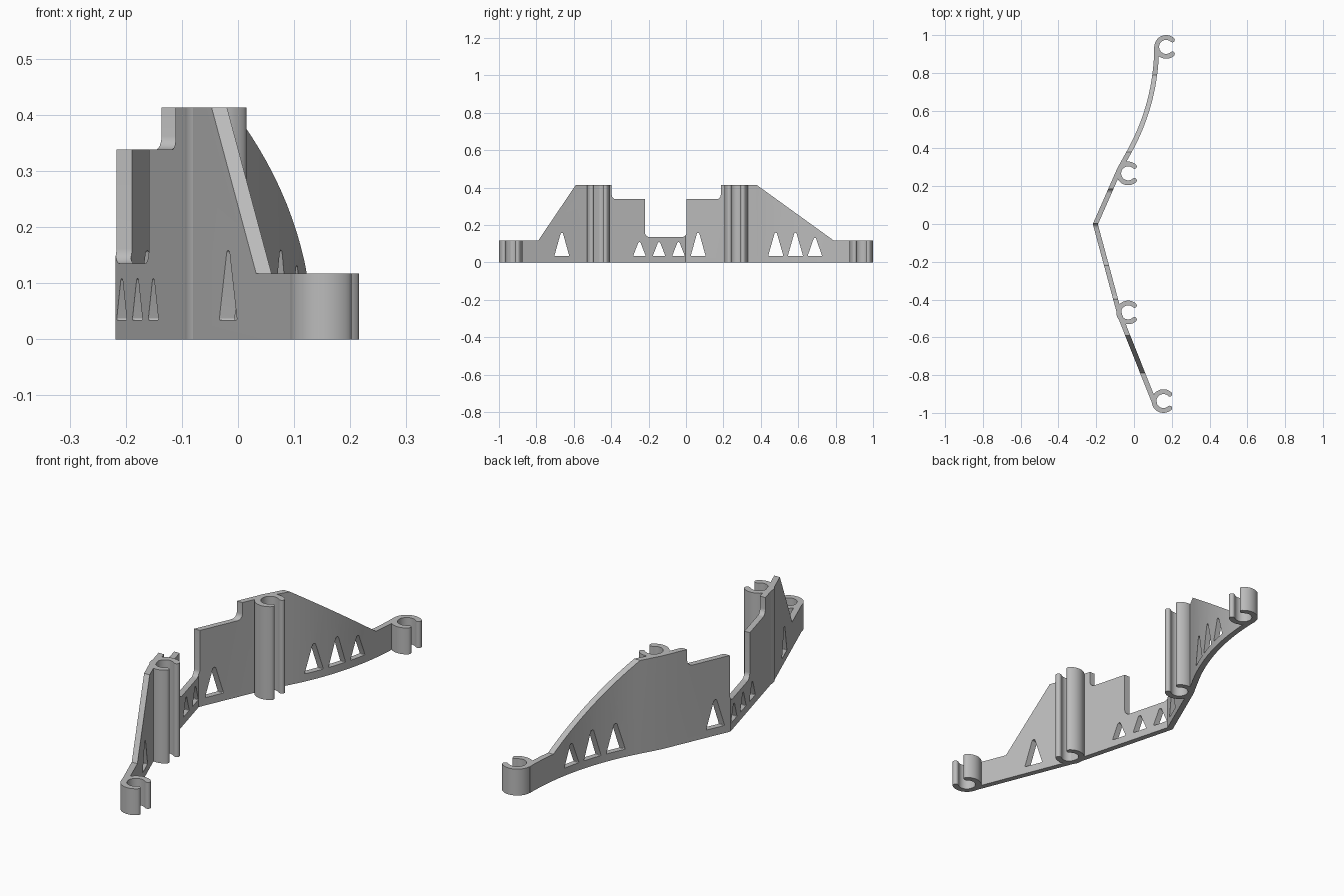
import bpy, bmesh, math
from mathutils import Vector

if "Cube" in bpy.data.objects:
    bpy.data.objects.remove(bpy.data.objects["Cube"])

grey = bpy.data.materials.new("plain grey")
grey.diffuse_color = (0.5, 0.5, 0.5, 1)
grey.use_nodes = True
grey.node_tree.nodes["Principled BSDF"].inputs["Base Color"].default_value = grey.diffuse_color

WALL = 0.0255   # wall thickness
TOP = 0.413     # height of the tall parts
LOW = 0.117     # height of the low ends


def rounded(corners, steps=6):
    """Outline from (u, v, radius) corners, with each corner filleted."""
    out = []
    for i, (u, v, r) in enumerate(corners):
        p = Vector((u, v))
        if r == 0:
            out.append(p)
            continue
        a = (Vector(corners[i - 1][:2]) - p).normalized()
        b = (Vector(corners[(i + 1) % len(corners)][:2]) - p).normalized()
        half = a.angle(b) / 2
        centre = p + (a + b).normalized() * (r / math.sin(half))
        start = p + a * (r / math.tan(half)) - centre
        end = p + b * (r / math.tan(half)) - centre
        for k in range(steps + 1):
            d = start.lerp(end, k / steps)
            out.append(centre + d.normalized() * r)
    return out


def prisms(name, outlines, place, push):
    """Object made of outlines placed in space and extruded by a vector."""
    bm = bmesh.new()
    for outline in outlines:
        face = bm.faces.new([bm.verts.new(place(*p)) for p in outline])
        ext = bmesh.ops.extrude_face_region(bm, geom=[face])
        verts = [g for g in ext["geom"] if isinstance(g, bmesh.types.BMVert)]
        bmesh.ops.translate(bm, verts=verts, vec=push)
    bmesh.ops.recalc_face_normals(bm, faces=bm.faces)
    me = bpy.data.meshes.new(name)
    bm.to_mesh(me)
    bm.free()
    ob = bpy.data.objects.new(name, me)
    bpy.context.collection.objects.link(ob)
    return ob


def activate(ob):
    bpy.ops.object.select_all(action="DESELECT")
    ob.select_set(True)
    bpy.context.view_layer.objects.active = ob


def cut(ob, cutter, operation):
    activate(ob)
    mod = ob.modifiers.new("cut", "BOOLEAN")
    mod.operation, mod.solver, mod.object = operation, "EXACT", cutter
    bpy.ops.object.modifier_apply(modifier=mod.name)
    bpy.data.objects.remove(cutter)


def finish(ob):
    ob.data.materials.clear()
    ob.data.materials.append(grey)
    activate(ob)
    bpy.ops.object.shade_smooth_by_angle(angle=math.radians(30))


# Bent wall: outer path in plan, ending in a long arc
path = [Vector(p) for p in [(0.100, -0.960), (-0.078, -0.512), (-0.087, -0.487),
                            (-0.094, -0.460), (-0.218, 0.0), (-0.088, 0.296)]]
R, end_y = 1.13, 0.94
for k in range(17):
    a = math.radians(28.8) * (1 - k / 16)
    path.append(Vector((0.107 - R + R * math.cos(a), end_y - R * math.sin(a))))

inner = []
for i, p in enumerate(path):
    d1 = (p - path[max(i - 1, 0)]).normalized()
    d2 = (path[min(i + 1, len(path) - 1)] - p).normalized()
    t = (d1 + d2).normalized()
    miter = max(t.dot(d1), t.dot(d2))
    inner.append(p + Vector((t.y, -t.x)) * WALL / miter)

wall = prisms("bent_wall", [path + inner[::-1]], lambda x, y: (x, y, 0), (0, 0, 0.5))

# Stepped upper edge of the wall
silhouette = rounded([
    (-1.1, -0.1, 0), (1.1, -0.1, 0), (1.1, LOW, 0), (0.79, LOW, 0), (0.38, TOP, 0),
    (0.186, TOP, 0), (0.186, 0.338, 0.024), (0.003, 0.338, 0), (0.003, 0.135, 0.026),
    (-0.22, 0.135, 0.026), (-0.22, 0.338, 0), (-0.397, 0.338, 0.024),
    (-0.397, TOP, 0), (-0.59, TOP, 0), (-0.79, LOW, 0), (-1.1, LOW, 0)])
side = lambda y, z: (-0.6, y, z)
cut(wall, prisms("edge_cutter", [silhouette], side, (1.2, 0, 0)), "INTERSECT")

# Triangular windows: centre y, half width, apex height
windows = [(-0.664, 0.040, 0.178), (-0.249, 0.034, 0.121), (-0.144, 0.034, 0.121),
           (-0.040, 0.034, 0.121), (0.065, 0.040, 0.178), (0.480, 0.041, 0.178),
           (0.585, 0.041, 0.178), (0.689, 0.039, 0.146)]
holes = [rounded([(y - w, 0.034, 0.003), (y + w, 0.034, 0.003), (y, h, 0.007)])
         for y, w, h in windows]
cut(wall, prisms("window_cutter", holes, side, (1.2, 0, 0)), "DIFFERENCE")
finish(wall)


# C-shaped clips, open towards +x with round tips
def clip(name, cx, cy, height, outer=0.0625, bore=0.037, gap=48):
    mid, tip = (outer + bore) / 2, (outer - bore) / 2
    g = math.radians(gap)
    pts = []
    for k in range(41):
        a = g + (2 * math.pi - 2 * g) * k / 40
        pts.append((outer * math.cos(a), outer * math.sin(a)))
    for k in range(1, 8):
        a = -g + math.pi * k / 8
        pts.append((mid * math.cos(g) + tip * math.cos(a), -mid * math.sin(g) + tip * math.sin(a)))
    for k in range(41):
        a = 2 * math.pi - g - (2 * math.pi - 2 * g) * k / 40
        pts.append((bore * math.cos(a), bore * math.sin(a)))
    for k in range(1, 8):
        a = g + math.pi + math.pi * k / 8
        pts.append((mid * math.cos(g) + tip * math.cos(a), mid * math.sin(g) + tip * math.sin(a)))
    finish(prisms(name, [pts], lambda x, y: (cx + x, cy + y, 0), (0, 0, height)))


clip("front_end_clip", 0.156, -0.9375, LOW)
clip("front_tall_clip", -0.031, -0.468, TOP)
clip("back_tall_clip", -0.031, 0.268, TOP)
clip("back_end_clip", 0.170, 0.9375, LOW)
